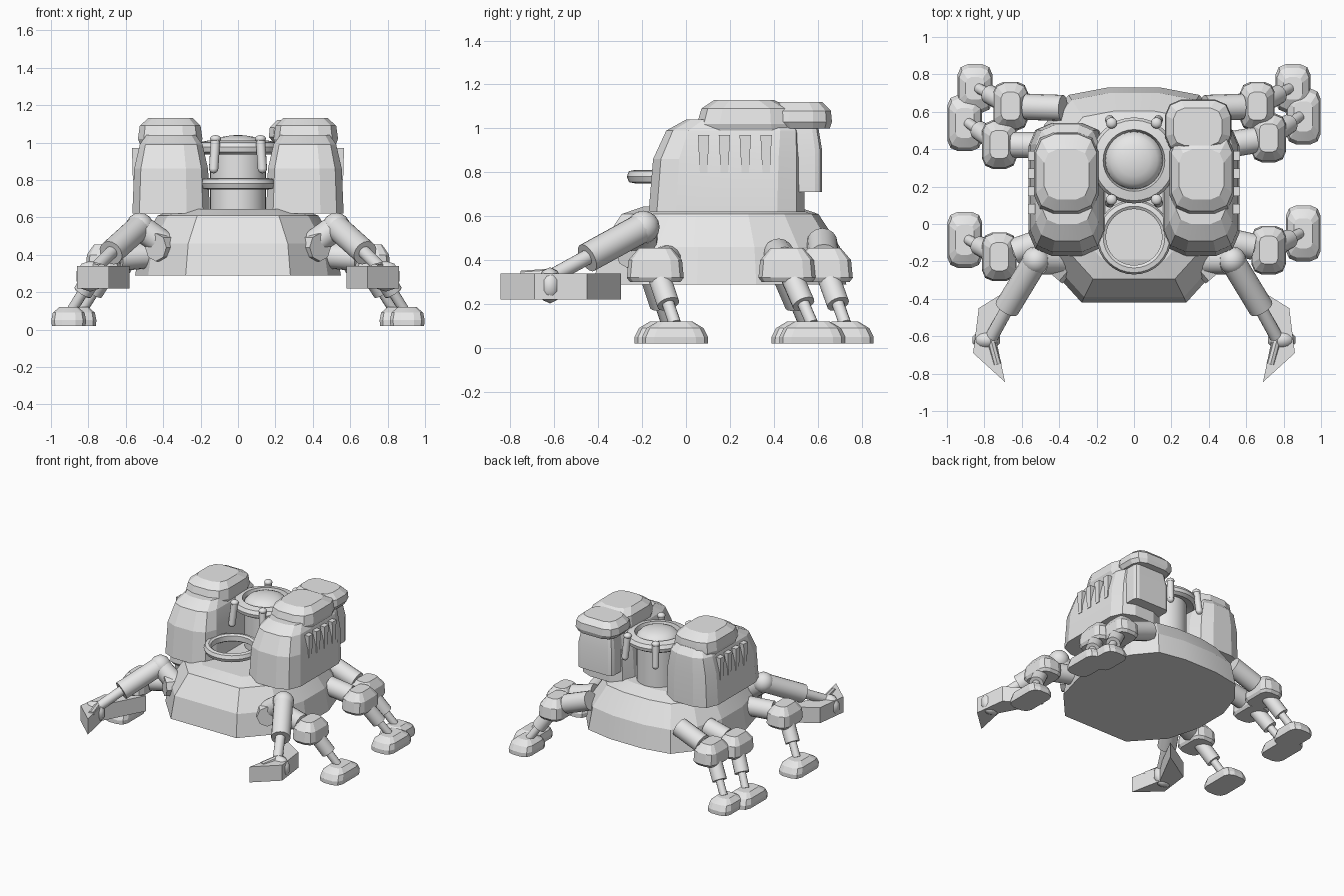
import bpy, bmesh, math
from mathutils import Vector

if "Cube" in bpy.data.objects:
    bpy.data.objects.remove(bpy.data.objects["Cube"])

grey = bpy.data.materials.new("hull_grey")
grey.diffuse_color = (0.8, 0.8, 0.8, 1)
grey.use_nodes = True
grey.node_tree.nodes["Principled BSDF"].inputs["Base Color"].default_value = grey.diffuse_color


def finish(name, bm, angle=25):
    bmesh.ops.recalc_face_normals(bm, faces=bm.faces)
    me = bpy.data.meshes.new(name)
    bm.to_mesh(me)
    bm.free()
    me.materials.append(grey)
    ob = bpy.data.objects.new(name, me)
    bpy.context.collection.objects.link(ob)
    bpy.ops.object.select_all(action='DESELECT')
    ob.select_set(True)
    bpy.context.view_layer.objects.active = ob
    bpy.ops.object.shade_smooth_by_angle(angle=math.radians(angle))
    return ob


def loft(name, rings, angle=15, cap=True, closed=False):
    """Skin a stack of equal-length point rings."""
    bm = bmesh.new()
    vs = [[bm.verts.new(p) for p in r] for r in rings]
    n = len(vs[0])
    pairs = list(zip(vs, vs[1:])) + ([(vs[-1], vs[0])] if closed else [])
    for a, b in pairs:
        for i in range(n):
            bm.faces.new((a[i], a[(i + 1) % n], b[(i + 1) % n], b[i]))
    if cap and not closed:
        bm.faces.new(vs[0])
        bm.faces.new(vs[-1])
    return finish(name, bm, angle)


def rounded_rect(x0, x1, y0, y1, z, k=0.3):
    """Rectangle with two-step chamfered corners, 12 points."""
    cx, cy, hx, hy = (x0 + x1) / 2, (y0 + y1) / 2, (x1 - x0) / 2, (y1 - y0) / 2
    c = k * 2 * min(hx, hy)
    pts = []
    for sx, sy, flip in ((1, 1, 0), (-1, 1, 1), (-1, -1, 0), (1, -1, 1)):
        corner = [(hx, hy - c), (hx - 0.3 * c, hy - 0.3 * c), (hx - c, hy)]
        for px, py in (corner[::-1] if flip else corner):
            pts.append((cx + sx * px, cy + sy * py, z))
    return pts


def block(name, s, levels, k=0.3):
    """Loaf shape from (x0, x1, y0, y1, z) levels, mirrored by s."""
    return loft(name, [[(s * x, y, z) for x, y, z in rounded_rect(*l, k)] for l in levels])


def tube(name, a, b, r1, r2=None, seg=16):
    a, b = Vector(a), Vector(b)
    q = (b - a).to_track_quat('Z', 'Y')
    rings = []
    for p, r in ((a, r1), (b, r1 if r2 is None else r2)):
        rings.append([p + q @ Vector((r * math.cos(t), r * math.sin(t), 0))
                      for t in (2 * math.pi * i / seg for i in range(seg))])
    return loft(name, rings, 35)


def ball(name, c, r, scale=(1, 1, 1), seg=16):
    bm = bmesh.new()
    bmesh.ops.create_uvsphere(bm, u_segments=seg, v_segments=seg // 2, radius=r)
    for v in bm.verts:
        v.co = Vector(c) + Vector([v.co[i] * scale[i] for i in range(3)])
    return finish(name, bm, 50)


def lathe(name, cx, cy, profile, closed=False, seg=32):
    rings = [[(cx + r * math.cos(t), cy + r * math.sin(t), z)
              for t in (2 * math.pi * i / seg for i in range(seg))] for r, z in profile]
    return loft(name, rings, 40, closed=closed)


# Faceted hull
half = [(0.28, -0.42), (0.48, -0.2), (0.55, 0.05), (0.55, 0.32),
        (0.48, 0.53), (0.35, 0.69), (0.14, 0.73)]
plan = half + [(-x, y) for x, y in reversed(half)]
loft("hull", [[(x * s, 0.155 + (y - 0.155) * s, z) for x, y in plan]
              for s, z in ((1, 0.29), (0.95, 0.46), (0.78, 0.61), (0.6, 0.645))])

# Central turret with domed hatch and collar
lathe("turret_column", 0, 0.34, [(0.15, 0.6), (0.15, 0.97)])
lathe("turret_collar", 0, 0.34, [(0.15, 0.95), (0.2, 0.935), (0.225, 0.95),
                                 (0.23, 0.975), (0.215, 1.0), (0.165, 1.01)], True)
lathe("hatch_dome", 0, 0.34, [(0.155, 0.96), (0.15, 0.985), (0.125, 1.012),
                              (0.085, 1.03), (0.04, 1.038), (0.01, 1.04)])
for i, (x, y) in enumerate(((0.12, 0.13), (-0.12, 0.13), (0.12, 0.54), (-0.12, 0.54))):
    d = Vector((x, y - 0.34, 0)).normalized() * 0.02
    tube(f"clip_{i}", (x + d.x, y + d.y, 0.86), (x, y, 1.02), 0.025, seg=12)
    ball(f"clip_top_{i}", (x, y, 1.02), 0.025, (1.2, 1.2, 0.8), 12)
    ball(f"clip_foot_{i}", (x + d.x, y + d.y, 0.86), 0.025, seg=12)

# Front hoop
lathe("front_hoop", 0, -0.07, [(0.15, 0.76), (0.165, 0.75), (0.19, 0.755), (0.2, 0.78),
                               (0.19, 0.805), (0.165, 0.81), (0.15, 0.8)], True)

for s, side in ((1, "right"), (-1, "left")):
    # Side pods with roof caps
    block(f"{side}_pod", s, [(0.15, 0.565, -0.17, 0.54, 0.62), (0.16, 0.555, -0.15, 0.54, 0.86),
                             (0.19, 0.525, -0.09, 0.53, 0.99), (0.225, 0.49, 0.0, 0.49, 1.04)])
    block(f"{side}_cap", s, [(0.2, 0.52, 0.06, 0.49, 0.98), (0.19, 0.535, 0.05, 0.49, 1.02),
                             (0.2, 0.525, 0.07, 0.48, 1.09), (0.24, 0.48, 0.13, 0.4, 1.13)])
    # Vertical vent slats
    for i in range(4):
        y = 0.08 + 0.095 * i
        loft(f"{side}_slat_{i}", [[(s * x, y + dy, z) for x, dy in
             ((0.51, -w), (t, -w), (t, w), (0.51, w))]
             for z, w, t in ((0.8, 0.017, 0.562), (0.97, 0.026, 0.567))])

    # Front arm and pincer
    tube(f"{side}_shoulder_mount", (s * 0.39, -0.2, 0.45), (s * 0.5, -0.2, 0.53), 0.07)
    ball(f"{side}_shoulder", (s * 0.525, -0.195, 0.55), 0.075)
    tube(f"{side}_upper_arm", (s * 0.525, -0.195, 0.55), (s * 0.68, -0.45, 0.41), 0.068)
    tube(f"{side}_forearm", (s * 0.66, -0.42, 0.43), (s * 0.77, -0.62, 0.32), 0.035)
    ball(f"{side}_wrist", (s * 0.79, -0.62, 0.285), 0.075, (1.1, 0.75, 1.1), 10)
    tube(f"{side}_wrist_pin", (s * 0.77, -0.6, 0.34), (s * 0.73, -0.75, 0.33), 0.022, seg=8)
    claw = ((0.69, -0.845), (0.86, -0.69), (0.83, -0.45), (0.58, -0.295), (0.74, -0.6))
    loft(f"{side}_pincer", [[(s * x, y, z) for x, y in claw] for z in (0.22, 0.34)])
    # Socket on the front corner of the hull
    tube(f"{side}_socket", (s * 0.38, -0.2, 0.44), (s * 0.44, -0.27, 0.44), 0.075, seg=8)

    # Walking legs: hip start, knee centre, foot centre, foot half length
    o = 0 if s > 0 else -0.035
    legs = (((0.45, -0.08, 0.4), (0.72, -0.14 + o, 0.375), (0.905, -0.05 + o, 0.02), 0.15),
            ((0.48, 0.42, 0.43), (0.72, 0.46 + o, 0.375), (0.905, 0.575 + o, 0.02), 0.15),
            ((0.38, 0.62, 0.48), (0.66, 0.63, 0.375), (0.85, 0.725, 0.02), 0.13))
    for i, (hip, knee, foot, hl) in enumerate(legs):
        n = f"{side}_leg_{i}"
        h, k, f = (Vector((s * v[0], v[1], v[2])) for v in (hip, knee, foot))
        tube(n + "_hip", h, h.lerp(k, 0.7), 0.07)
        tube(n + "_hip_rod", h, k, 0.04)
        kx, ky, fx, fy = knee[0], knee[1], foot[0], foot[1]
        block(n + "_knee", s, [(kx - w, kx + w, ky - l, ky + l, z) for w, l, z in
              ((0.08, 0.115, 0.3), (0.092, 0.13, 0.32), (0.088, 0.122, 0.4), (0.05, 0.075, 0.455))])
        ankle = f + Vector((s * -0.02, 0, 0.09))
        tube(n + "_shin", k, k.lerp(ankle, 0.66), 0.052)
        tube(n + "_ankle_rod", k, ankle, 0.028, seg=12)
        block(n + "_foot", s, [(fx - w, fx + w, fy - l, fy + l, z) for w, l, z in
              ((0.09, hl, 0.02), (0.093, hl, 0.05), (0.085, hl - 0.02, 0.09),
               (0.05, hl - 0.07, 0.12))])
        ball(n + "_foot_ball", f + Vector((0, 0, 0.04)), 0.04, (1.2, 1.2, 1), 12)

# Rear brim and back pack on the right pod only
block("rear_brim", 1, [(0.19, 0.5, 0.4, 0.655, 1.0), (0.165, 0.52, 0.38, 0.665, 1.03),
                       (0.17, 0.515, 0.39, 0.66, 1.08), (0.21, 0.47, 0.42, 0.62, 1.12)])
block("back_pack", 1, [(0.2, 0.5, 0.46, 0.62, 0.71), (0.2, 0.5, 0.46, 0.62, 0.9),
                       (0.22, 0.48, 0.46, 0.6, 1.02)], 0.2)
